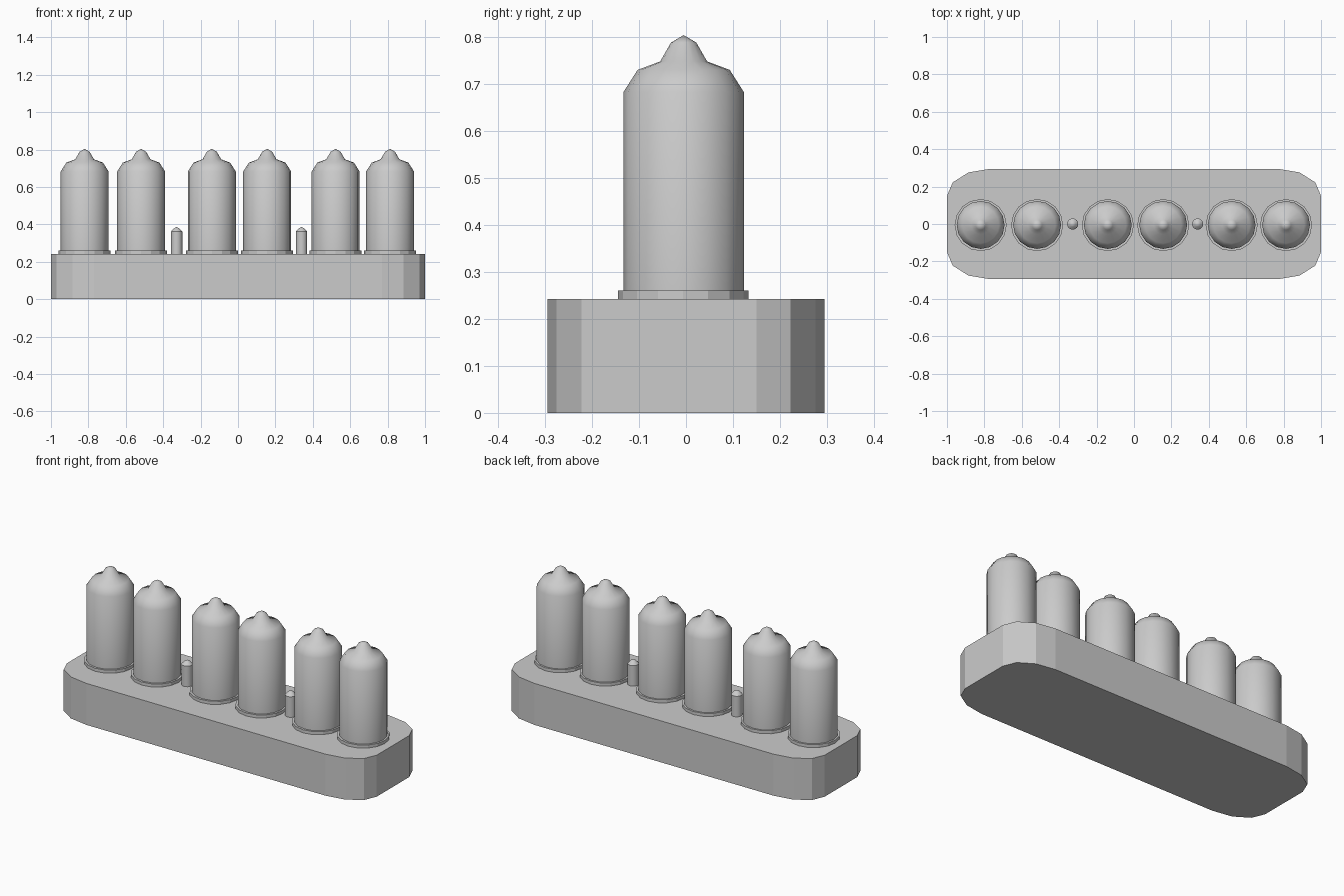
import bpy, bmesh
from math import cos, sin, pi

if "Cube" in bpy.data.objects:
    bpy.data.objects.remove(bpy.data.objects["Cube"])


def finish(name, bm, smooth=None):
    bmesh.ops.recalc_face_normals(bm, faces=bm.faces)
    mesh = bpy.data.meshes.new(name)
    bm.to_mesh(mesh)
    bm.free()
    ob = bpy.data.objects.new(name, mesh)
    bpy.context.collection.objects.link(ob)
    if smooth:
        bpy.context.view_layer.objects.active = ob
        ob.select_set(True)
        bpy.ops.object.shade_smooth_by_angle(angle=smooth)
        ob.select_set(False)
    return ob


def lathe(name, profile, x, y, sides=16, smooth=None):
    """Revolve (radius, z) points; the first and last sit on the axis."""
    bm = bmesh.new()
    rings = [[bm.verts.new((x + r * cos(2 * pi * i / sides),
                            y + r * sin(2 * pi * i / sides), z))
              for i in range(sides)] for r, z in profile[1:-1]]
    for a, b in zip(rings, rings[1:]):
        for i in range(sides):
            j = (i + 1) % sides
            bm.faces.new((a[i], a[j], b[j], b[i]))
    for ring, (_, z) in ((rings[0], profile[0]), (rings[-1], profile[-1])):
        tip = bm.verts.new((x, y, z))
        for i in range(sides):
            bm.faces.new((ring[i], ring[(i + 1) % sides], tip))
    return finish(name, bm, smooth)


# Base plate with elliptical faceted corners
bm = bmesh.new()
outline = []
for q, (sx, sy) in enumerate(((1, 1), (-1, 1), (-1, -1), (1, -1))):
    for k in range(4):
        a = q * pi / 2 + k * pi / 6
        outline.append(bm.verts.new((sx * 0.77 + 0.23 * cos(a),
                                     sy * 0.15 + 0.145 * sin(a), 0)))
face = bm.faces.new(outline)
ext = bmesh.ops.extrude_face_region(bm, geom=[face])
top = [v for v in ext["geom"] if isinstance(v, bmesh.types.BMVert)]
bmesh.ops.translate(bm, verts=top, vec=(0, 0, 0.242))
finish("base", bm)

# Six capsules, each on a thin collar
capsule = [(0, 0.25), (0.128, 0.25), (0.128, 0.683), (0.098, 0.73),
           (0.05, 0.748), (0.027, 0.788), (0, 0.804)]
collar = [(0, 0.235), (0.139, 0.235), (0.139, 0.26), (0, 0.26)]
for n, x in enumerate((-0.82, -0.518, -0.14, 0.156, 0.522, 0.813), 1):
    lathe(f"collar_{n}", collar, x, -0.006)
    lathe(f"capsule_{n}", capsule, x, -0.005, smooth=0.7)

# Two small pegs between the groups
peg = [(0, 0.235), (0.03, 0.235), (0.03, 0.362), (0.015, 0.378), (0, 0.386)]
for n, x in enumerate((-0.328, 0.34), 1):
    lathe(f"peg_{n}", peg, x, 0, smooth=0.7)
